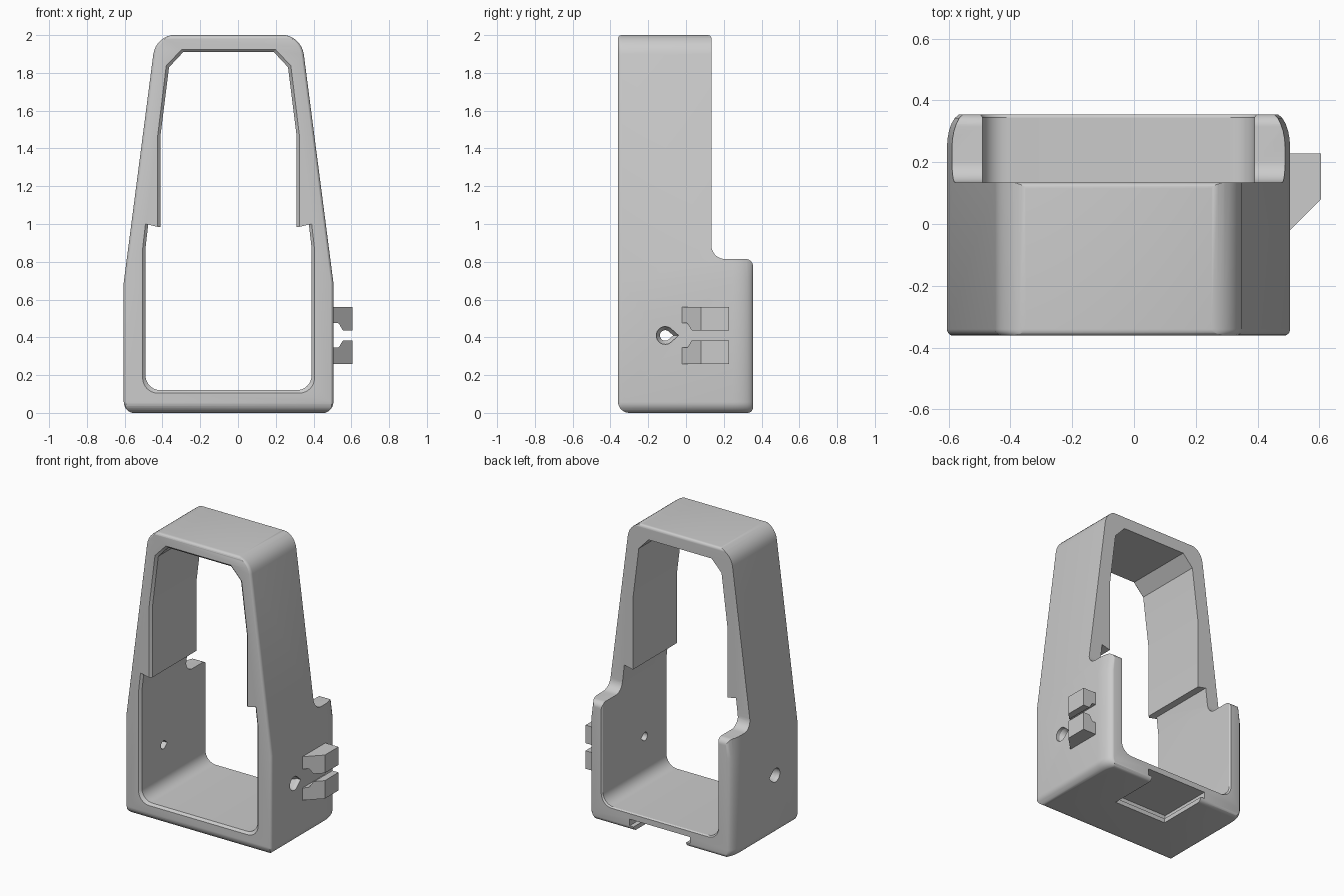
import bpy, bmesh, math
from mathutils import Vector

cube = bpy.data.objects.get("Cube")
if cube:
    bpy.data.objects.remove(cube)

grey = bpy.data.materials.new("light_grey")
grey.use_nodes = True
COLOUR = (0.6, 0.6, 0.6, 1)
grey.diffuse_color = COLOUR
grey.node_tree.nodes["Principled BSDF"].inputs["Base Color"].default_value = COLOUR

CX = -0.05  # centre line of the frame
FRONT, BACK = -0.36, 0.355


def rounded(points, steps=8):
    """Outline of (u, v, radius) corners with the corners rounded."""
    out = []
    for i, (u, v, r) in enumerate(points):
        p = Vector((u, v))
        if r == 0:
            out.append(p)
            continue
        a = (Vector(points[i - 1][:2]) - p).normalized()
        b = (Vector(points[(i + 1) % len(points)][:2]) - p).normalized()
        half = math.acos(a.dot(b)) / 2
        centre = p + (a + b).normalized() * (r / math.sin(half))
        start = p + a * (r / math.tan(half)) - centre
        end = p + b * (r / math.tan(half)) - centre
        turn = math.pi - 2 * half
        for k in range(steps + 1):
            f = k / steps
            arm = start * math.sin((1 - f) * turn) + end * math.sin(f * turn)
            out.append(centre + arm / math.sin(turn))
    return out


def symmetric(half):
    """Mirror a right-hand half outline about the centre line."""
    left = [(CX - (u - CX), v, r) for u, v, r in reversed([(CX + u, v, r) for u, v, r in half])]
    return [(CX + u, v, r) for u, v, r in half] + left


def loft(name, axis, sections):
    """Solid through (position, outline) sections along an axis."""
    place = {"x": lambda t, p: (t, p[0], p[1]),
             "y": lambda t, p: (p[0], t, p[1]),
             "z": lambda t, p: (p[0], p[1], t)}[axis]
    bm = bmesh.new()
    rings = [[bm.verts.new(place(t, p)) for p in pts] for t, pts in sections]
    n = len(rings[0])
    for low, high in zip(rings, rings[1:]):
        for i in range(n):
            j = (i + 1) % n
            bm.faces.new((low[i], low[j], high[j], high[i]))
    bm.faces.new(reversed(rings[0]))
    bm.faces.new(rings[-1])
    if bm.calc_volume(signed=True) < 0:
        bmesh.ops.reverse_faces(bm, faces=bm.faces)
    mesh = bpy.data.meshes.new(name)
    bm.to_mesh(mesh)
    bm.free()
    obj = bpy.data.objects.new(name, mesh)
    bpy.context.collection.objects.link(obj)
    mesh.materials.append(grey)
    return obj


def prism(name, axis, pts, a, b):
    return loft(name, axis, [(a, pts), (b, pts)])


def boolean(obj, tool, operation):
    mod = obj.modifiers.new("cut", "BOOLEAN")
    mod.object, mod.operation, mod.solver = tool, operation, "EXACT"
    bpy.context.view_layer.objects.active = obj
    bpy.ops.object.modifier_apply(modifier=mod.name)
    bpy.data.objects.remove(tool)


def smooth(obj):
    bpy.ops.object.select_all(action="DESELECT")
    obj.select_set(True)
    bpy.context.view_layer.objects.active = obj
    bpy.ops.object.shade_smooth_by_angle(angle=math.radians(30))


# Frame: tapered outline narrowing at its front and back edges
def outer(g):
    return rounded(symmetric([(0.555 - g, -0.002, 0.06), (0.555 - g, 0.69, 0),
                              (0.385 - g, 2.002, 0.12)]))


turns = [math.radians(15 * k) for k in range(7)]
sections = [(FRONT - 0.002 + 0.022 * (1 - math.cos(a)), outer(0.022 * (1 - math.sin(a))))
            for a in turns]
sections += [(BACK + 0.002 - 0.11 * (1 - math.sin(a)), outer(0.05 * (1 - math.cos(a))))
             for a in turns]
frame = loft("frame", "y", sections)

# Side outline: tall strap in front, low arms behind
side = rounded([(FRONT, 0, 0.06), (BACK, 0, 0.03), (BACK, 0.815, 0.04),
                (0.135, 0.815, 0.07), (0.135, 2, 0.02), (FRONT, 2, 0.02)])
boolean(frame, prism("side_trim", "x", side, -1, 1), "INTERSECT")


# Opening with an inner ledge, flared slightly at both rims
def opening(g):
    return rounded(symmetric([
        (0.44 + g, 0.12 - g, 0.08), (0.44 + g, 0.87, 0), (0.425 + g, 1.0, 0),
        (0.36 + g, 0.985, 0), (0.36 + g, 1.47, 0), (0.315 + g, 1.83 + g / 2, 0),
        (0.24 + g / 2, 1.91 + g, 0)]))


rims = [(-0.4, 0.015), (-0.36, 0.015), (-0.345, 0), (0.345, 0), (0.36, 0.01), (0.4, 0.01)]
boolean(frame, loft("opening", "y", [(y, opening(g)) for y, g in rims]), "DIFFERENCE")

# Stepped slot under the floor, open at the back
for half_width, start, z0, z1 in ((0.2, 0.0, -0.1, 0.04), (0.23, -0.03, 0.03, 0.075)):
    slot = symmetric([(half_width, start, 0), (half_width, 0.5, 0)])
    boolean(frame, prism("slot", "z", rounded(slot), z0, z1), "DIFFERENCE")


# Countersunk teardrop screw holes through both side walls
def teardrop(r):
    arc = [math.radians(45 + 270 * k / 20) for k in range(21)]
    pts = [(-0.11 + r * math.cos(a), 0.41 + r * math.sin(a)) for a in arc]
    return pts + [(-0.11 + r * 1.5, 0.41)]


for s in (-1, 1):
    stations = ((0.4, 0.028), (0.5, 0.028), (0.53, 0.047), (0.6, 0.047))
    hole = loft("hole", "x", [(CX + s * d, teardrop(r)) for d, r in stations])
    boolean(frame, hole, "DIFFERENCE")
smooth(frame)

# Pair of cable clips on the side wall, tapered toward the front
wedge = [(0.48, -0.045), (0.605, 0.08), (0.605, 0.228), (0.48, 0.228)]
for name, s in (("upper_clip", 1), ("lower_clip", -1)):
    outline = rounded([(0.49, 0.15, 0), (0.62, 0.15, 0), (0.62, 0.026, 0),
                       (0.555, 0.026, 0.012), (0.533, 0.065, 0.012), (0.49, 0.065, 0)], 4)
    clip = prism(name, "y", [(x, 0.41 + s * h) for x, h in outline], -0.1, 0.4)
    boolean(clip, prism("wedge", "z", wedge, 0, 1), "INTERSECT")
    smooth(clip)
